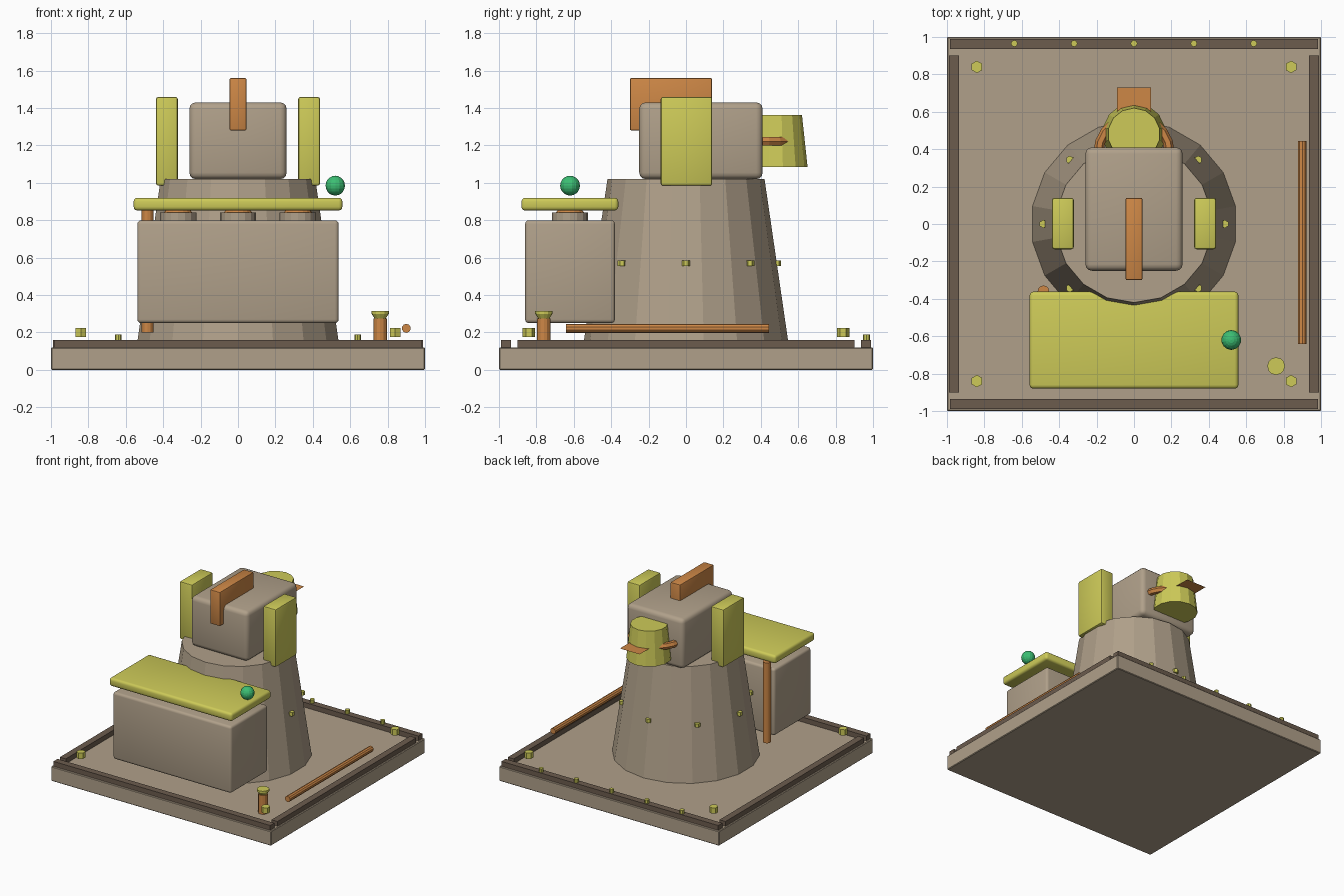
import bpy, math

if "Cube" in bpy.data.objects:
    bpy.data.objects.remove(bpy.data.objects["Cube"])

def mat(name, rgb):
    m = bpy.data.materials.new(name)
    m.diffuse_color = (*rgb, 1)
    m.use_nodes = True
    m.node_tree.nodes["Principled BSDF"].inputs["Base Color"].default_value = m.diffuse_color
    return m

TAN = mat("tan", (0.434, 0.352, 0.254))
YELLOW = mat("yellow", (0.61, 0.591, 0.098))
ORANGE = mat("orange", (0.61, 0.242, 0.061))
BROWN = mat("dark_brown", (0.15, 0.107, 0.076))
GREEN = mat("green", (0.045, 0.515, 0.171))

def finish(name, m):
    o = bpy.context.object
    o.name = name
    o.data.materials.append(m)
    return o

def box(name, m, x, y, z, bevel=0.0, segs=3):
    """Box from (min, max) ranges, with an optional rounded edge."""
    bpy.ops.mesh.primitive_cube_add(size=1, location=[(a + b) / 2 for a, b in (x, y, z)])
    o = finish(name, m)
    o.scale = [b - a for a, b in (x, y, z)]
    bpy.ops.object.transform_apply(location=False, rotation=False, scale=True)
    if bevel:
        mod = o.modifiers.new("bevel", 'BEVEL')
        mod.width, mod.segments = bevel, segs
        bpy.ops.object.modifier_apply(modifier=mod.name)
        bpy.ops.object.shade_smooth_by_angle(angle=math.radians(35))
    return o

def cone(name, m, x, y, z0, z1, r0, r1=None, sides=12):
    bpy.ops.mesh.primitive_cone_add(vertices=sides, radius1=r0, radius2=r0 if r1 is None else r1,
                                    depth=z1 - z0, location=(x, y, (z0 + z1) / 2))
    return finish(name, m)

# base plate and its border strips
box("base_plate", TAN, (-1, 1), (-1, 1), (0, 0.12), 0.005, 1)
for s, side in ((-1, "front"), (1, "back")):
    box(side + "_border", BROWN, (-0.985, 0.985), (s * 0.962 - 0.027, s * 0.962 + 0.027), (0.12, 0.16))
for s, side in ((-1, "left"), (1, "right")):
    box(side + "_border", BROWN, (s * 0.962 - 0.027, s * 0.962 + 0.027), (-0.9, 0.9), (0.12, 0.16))

# bolts at the corners and along the back border
for sx in (-1, 1):
    for sy in (-1, 1):
        cone("corner_bolt", YELLOW, sx * 0.84, sy * 0.84, 0.175, 0.223, 0.033, sides=6)
for i in range(-2, 3):
    cone("border_bolt", YELLOW, i * 0.32, 0.965, 0.16, 0.19, 0.018, sides=8)

# tapered body with a ring of rivets
cone("tapered_body", TAN, 0, 0, 0.12, 1.02, 0.551, 0.42, sides=18)
for i in range(8):
    a = i * math.pi / 4
    cone("body_rivet", YELLOW, 0.485 * math.cos(a), 0.485 * math.sin(a), 0.555, 0.585, 0.022, sides=6)

# upper block, crest and side plates
box("upper_block", TAN, (-0.26, 0.26), (-0.25, 0.41), (1.02, 1.43), 0.035)
box("crest", ORANGE, (-0.045, 0.045), (-0.3, 0.14), (1.28, 1.56), 0.008, 2)
for s, side in ((-1, "left"), (1, "right")):
    box(side + "_plate", YELLOW, (s * 0.38 - 0.058, s * 0.38 + 0.058), (-0.135, 0.14), (0.985, 1.46), 0.012, 2)

# rear bucket with its ring and flat lip
cone("rear_bucket", YELLOW, 0, 0.48, 1.085, 1.363, 0.17, 0.14, sides=14)
bpy.ops.mesh.primitive_torus_add(major_radius=0.19, minor_radius=0.027, major_segments=20,
                                 minor_segments=6, location=(0, 0.38, 1.222))
finish("bucket_ring", ORANGE)
bpy.ops.mesh.primitive_plane_add(size=0.18, location=(0, 0.64, 1.228))
finish("bucket_lip", ORANGE)

# front counter: cabinet, pads and top slab
box("cabinet", TAN, (-0.538, 0.538), (-0.86, -0.38), (0.25, 0.80), 0.02)
for x in (-0.32, 0, 0.32):
    cone("pad", TAN, x, -0.62, 0.79, 0.842, 0.097, sides=16)
    cone("pad_disc", ORANGE, x, -0.62, 0.842, 0.86, 0.075, 0.06, sides=16)
box("counter_slab", YELLOW, (-0.558, 0.558), (-0.88, -0.362), (0.852, 0.92), 0.02)
cone("counter_pipe", ORANGE, -0.484, -0.36, 0.2, 0.86, 0.031, sides=12)

# ball on the counter
bpy.ops.mesh.primitive_uv_sphere_add(segments=14, ring_count=10, radius=0.053, location=(0.52, -0.62, 0.985))
finish("ball", GREEN)

# small post with a flared cap
cone("post", ORANGE, 0.76, -0.76, 0.12, 0.275, 0.036, sides=12)
cone("post_cap_neck", YELLOW, 0.76, -0.76, 0.275, 0.3, 0.03, 0.046, sides=12)
cone("post_cap", YELLOW, 0.76, -0.76, 0.3, 0.315, 0.047, sides=12)

# rod lying along the right side
rod = cone("side_rod", ORANGE, 0.9, -0.1, -0.32, 0.765, 0.024, sides=10)
rod.location = (0.9, -0.1, 0.222)
rod.rotation_euler = (math.pi / 2, 0, 0)
